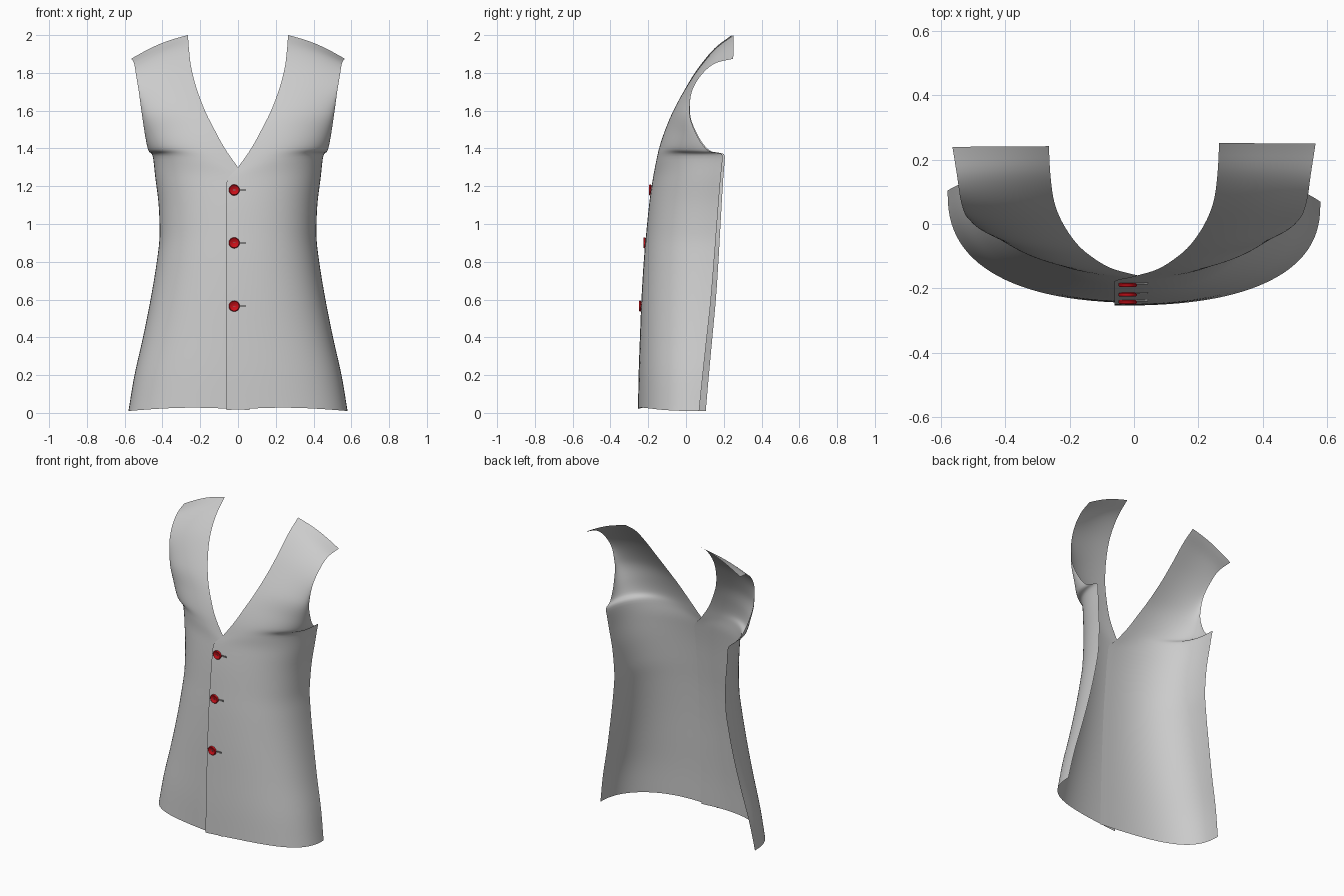
import bpy, bmesh, math
from mathutils import Vector, Matrix

default = bpy.data.objects.get("Cube")
if default:
    bpy.data.objects.remove(default)


def material(name, color):
    mat = bpy.data.materials.new(name)
    mat.use_nodes = True
    rgba = (*color, 1)
    mat.diffuse_color = rgba
    mat.node_tree.nodes["Principled BSDF"].inputs["Base Color"].default_value = rgba
    return mat


cloth = material("grey_cloth", (0.6, 0.6, 0.6))
red = material("red_button", (0.6, 0.005, 0.01))
thread = material("dark_grey_thread", (0.2, 0.2, 0.2))


def finish(bm, name, mat, smooth=True):
    mesh = bpy.data.meshes.new(name)
    bm.to_mesh(mesh)
    bm.free()
    mesh.materials.append(mat)
    obj = bpy.data.objects.new(name, mesh)
    bpy.context.collection.objects.link(obj)
    if smooth:
        bpy.ops.object.select_all(action="DESELECT")
        obj.select_set(True)
        bpy.context.view_layer.objects.active = obj
        bpy.ops.object.shade_smooth_by_angle(angle=math.radians(50))
    return obj


# Panel rows, hem to shoulder: inner edge xyz, outer edge xyz, roundness
ROWS = [
    (-.06, -.25, .015, .58, .087, .01, 2.5),
    (-.06, -.247, .2, .548, .105, .2, 2.5),
    (-.06, -.24, .4, .503, .125, .4, 2.5),
    (-.06, -.232, .6, .463, .145, .6, 2.5),
    (-.06, -.22, .8, .43, .16, .8, 2.5),
    (-.06, -.207, .95, .415, .17, .95, 2.5),
    (-.06, -.192, 1.1, .42, .18, 1.1, 2.5),
    (-.06, -.175, 1.22, .437, .19, 1.24, 2.5),
    (0, -.16, 1.3, .452, .2, 1.36, 2.5),
    (.07, -.14, 1.4, .475, .12, 1.39, 2.4),
    (.125, -.108, 1.5, .492, .06, 1.47, 2.2),
    (.175, -.065, 1.6, .51, .02, 1.59, 2),
    (.22, 0, 1.72, .525, .03, 1.7, 1.6),
    (.248, .07, 1.83, .54, .08, 1.79, 1.4),
    (.26, .155, 1.93, .55, .15, 1.85, 1.2),
    (.265, .247, 2, .565, .245, 1.875, 1),
]
STEPS, COLS = 5, 28


def slope(a, b, c):
    # Flat at turning points, so corners do not overshoot
    return 0 if (b - a) * (c - b) <= 0 else (c - a) / 2


def blended_row(s):
    """Smoothly interpolate the key rows at position s."""
    last = len(ROWS) - 1
    i = min(int(s), last - 1)
    t = s - i
    before, after = ROWS[max(i - 1, 0)], ROWS[min(i + 2, last)]
    result = []
    for a, b, c, d in zip(before, ROWS[i], ROWS[i + 1], after):
        m0 = slope(a, b, c) if i > 0 else c - b
        m1 = slope(b, c, d) if i + 2 <= last else c - b
        result.append((2*t**3 - 3*t**2 + 1) * b + (t**3 - 2*t**2 + t) * m0
                      + (3*t**2 - 2*t**3) * c + (t**3 - t**2) * m1)
    return result


def panel_point(s, u, side):
    xi, yi, zi, xo, yo, zo, p = blended_row(s)
    f = s / (len(ROWS) - 1)
    # The two sides hang slightly differently
    yo += side * (.0225 * f - .0135)
    yi += side * .009 * f**3
    angle = u * math.pi / 2
    across = math.sin(angle) ** (2 / p)
    depth = 1 - max(math.cos(angle), 0) ** (2 / p)
    # Left panel lies over the right one
    return Vector((side * (xi + (xo - xi) * across),
                   yi + (yo - yi) * depth - .004 * side,
                   zi + (zo - zi) * across + .015 * math.sin(math.pi * across)))


def make_panel(name, side):
    bm = bmesh.new()
    count = (len(ROWS) - 1) * STEPS + 1
    grid = [[bm.verts.new(panel_point(r / STEPS, c / COLS, side))
             for c in range(COLS + 1)] for r in range(count)]
    for low, high in zip(grid, grid[1:]):
        for c in range(COLS):
            quad = [low[c], low[c + 1], high[c + 1], high[c]]
            bm.faces.new(quad if side > 0 else quad[::-1])
    finish(bm, name, cloth)


make_panel("left_front_panel", 1)
make_panel("right_front_panel", -1)


# Button: turned profile with a raised rim and dished centre
def make_button(name, place):
    bm = bmesh.new()
    profile = [(0, 0), (.024, 0), (.029, .004), (.029, .009),
               (.025, .013), (.02, .012), (.016, .008), (0, .008)]
    verts = [bm.verts.new((r, -h, 0)) for r, h in profile]
    edges = [bm.edges.new(pair) for pair in zip(verts, verts[1:])]
    bmesh.ops.spin(bm, geom=verts + edges, cent=(0, 0, 0), axis=(0, 1, 0),
                   angle=math.tau, steps=24)
    bmesh.ops.remove_doubles(bm, verts=bm.verts, dist=.0001)
    bmesh.ops.recalc_face_normals(bm, faces=bm.faces)
    finish(bm, name, red).location = place


def make_box(name, place, size, mat):
    bm = bmesh.new()
    bmesh.ops.create_cube(bm, size=1, matrix=Matrix.Diagonal((*size, 1)))
    finish(bm, name, mat, smooth=False).location = place


# Three buttons, each with a cross stitch and a buttonhole beside it
for label, y, z in (("top", -.183, 1.18), ("middle", -.213, .9), ("bottom", -.236, .565)):
    make_button(label + "_button", (-.02, y, z))
    make_box(label + "_button_stitch", (-.02, y - .009, z), (.012, .004, .003), thread)
    make_box(label + "_buttonhole", (.018, y - .002, z), (.05, .005, .01), thread)
